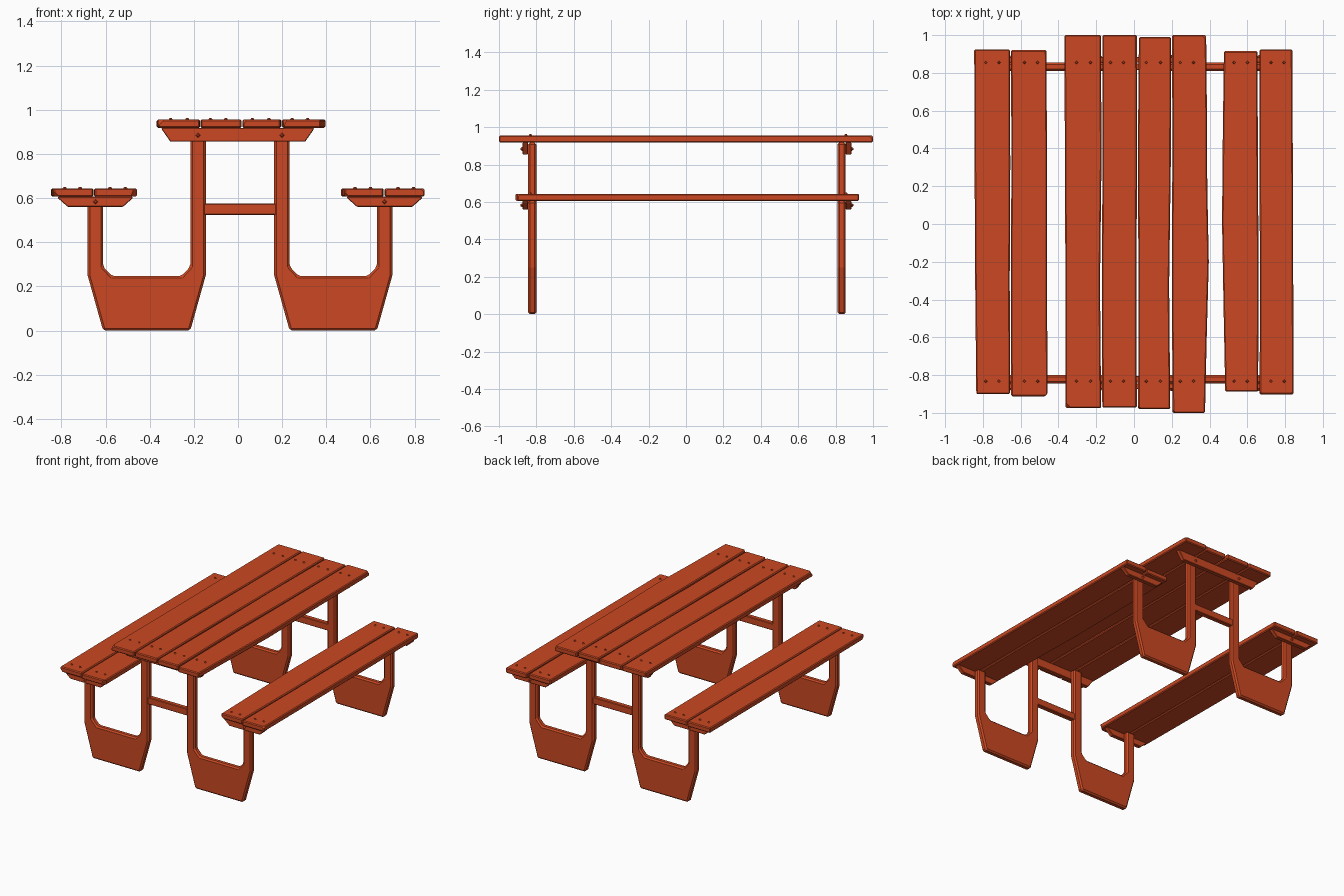
import bpy
import bmesh
from math import radians
from mathutils import Matrix, Vector

cube = bpy.data.objects.get("Cube")
if cube:
    bpy.data.objects.remove(cube)

# One painted-wood colour
paint = bpy.data.materials.new("red_orange_wood")
paint.use_nodes = True
colour = (0.6, 0.065, 0.016, 1)
paint.diffuse_color = colour
paint.node_tree.nodes["Principled BSDF"].inputs["Base Color"].default_value = colour


def add_object(name, bm):
    bmesh.ops.recalc_face_normals(bm, faces=bm.faces)
    mesh = bpy.data.meshes.new(name)
    bm.to_mesh(mesh)
    bm.free()
    mesh.materials.append(paint)
    obj = bpy.data.objects.new(name, mesh)
    bpy.context.collection.objects.link(obj)
    return obj


def prism(outline, offset, bevel):
    """Extrude an outline of 3D points and chamfer its sharp edges."""
    bm = bmesh.new()
    face = bm.faces.new([bm.verts.new(p) for p in outline])
    result = bmesh.ops.extrude_face_region(bm, geom=[face])
    moved = [v for v in result["geom"] if isinstance(v, bmesh.types.BMVert)]
    bmesh.ops.translate(bm, verts=moved, vec=offset)
    bmesh.ops.recalc_face_normals(bm, faces=bm.faces)
    sharp = [e for e in bm.edges if e.calc_face_angle(0) > radians(25)]
    if bevel:
        bmesh.ops.bevel(bm, geom=sharp, offset=bevel, segments=1,
                        affect='EDGES', clamp_overlap=True)
    return bm


def upright(name, profile, y, depth, bevel):
    """A board cut from an x-z profile, centred on y."""
    outline = [(x, y - depth / 2, z) for x, z in profile]
    return add_object(name, prism(outline, (0, depth, 0), bevel))


def chip(bm, point, normal):
    """Knock off whatever lies beyond a plane."""
    geom = bm.verts[:] + bm.edges[:] + bm.faces[:]
    cut = bmesh.ops.bisect_plane(bm, geom=geom, plane_co=point,
                                 plane_no=normal, clear_outer=True)
    edges = [e for e in cut["geom_cut"] if isinstance(e, bmesh.types.BMEdge)]
    if edges:
        bmesh.ops.holes_fill(bm, edges=edges)


def plank(name, z, height, front, back, left, right, chips=()):
    """A worn plank; left and right hold edge positions from front to back."""
    def edge(xs):
        step = (back - front) / (len(xs) - 1)
        return [(x, front + i * step, z) for i, x in enumerate(xs)]
    bm = prism(edge(left) + edge(right)[::-1], (0, 0, height), 0.006)
    for side, end, up, size in chips:
        xs = left if side < 0 else right
        corner = Vector((xs[0 if end < 0 else -1], front if end < 0 else back,
                         z + height if up > 0 else z))
        normal = Vector((side, end, up)).normalized()
        chip(bm, corner - normal * size, normal)
    add_object(name, bm)


# Table top and bench planks
TOP, TOP_H = 0.918, 0.038
SEAT, SEAT_H = 0.606, 0.038
plank("table_plank_1", TOP, TOP_H, -0.975, 1, (-.362, -.363, -.366, -.368),
      (-.174, -.18, -.172, -.175), [(-1, -1, 1, .018)])
plank("table_plank_2", TOP, TOP_H, -0.972, 1, (-.168, -.17, -.167, -.168),
      (.015, .013, .016, .015))
plank("table_plank_3", TOP, TOP_H, -0.98, 0.99, (.022, .024, .02, .026),
      (.192, .186, .195, .196), [(-1, -1, .6, .012)])
plank("table_plank_4", TOP, TOP_H, -1, 1, (.205, .2, .203, .202),
      (.376, .385, .396, .388, .386, .382), [(1, 1, 1, .014), (-1, -1, .5, .012)])
plank("right_seat_plank_outer", SEAT, SEAT_H, -0.9, 0.925, (-.835, -.841, -.844, -.846),
      (-.656, -.658, -.655, -.657), [(-1, -1, -1, .015)])
plank("right_seat_plank_inner", SEAT, SEAT_H, -0.912, 0.92, (-.65, -.652, -.649, -.651),
      (-.457, -.461, -.46, -.464), [(1, -1, -.4, .02)])
plank("left_seat_plank_inner", SEAT, SEAT_H, -0.888, 0.915, (.483, .474, .466, .47, .476),
      (.657, .66, .656, .654), [(-1, -1, -1, .012)])
plank("left_seat_plank_outer", SEAT, SEAT_H, -0.902, 0.925, (.665, .667, .664, .665),
      (.845, .843, .841, .838), [(1, -1, 1, .012), (-1, -1, 1, .01)])

# U-shaped leg: seat post, solid foot panel and table post
MID = 0.009
LEG = [(.155, TOP), (.155, .25), (.225, 0), (.62, 0), (.69, .25), (.69, SEAT),
       (.62, SEAT), (.62, .29), (.58, .247), (.265, .247), (.225, .29), (.225, TOP)]


def trapezoid(centre, top_half, bottom_half, top, bottom):
    return [(centre - top_half, top), (centre - top_half, top - .006),
            (centre - bottom_half, bottom), (centre + bottom_half, bottom),
            (centre + top_half, top - .006), (centre + top_half, top)]


def stud(name, location, axis):
    """Small four-sided fastener head."""
    bm = bmesh.new()
    bmesh.ops.create_cone(bm, segments=4, cap_ends=True, radius1=.013,
                          radius2=.005, depth=.014)
    turn = Vector((0, 0, 1)).rotation_difference(Vector(axis)).to_matrix().to_4x4()
    bm.transform(Matrix.Translation(location) @ turn)
    add_object(name, bm)


SCREWS = (-.785, -.715, -.58, -.51, .53, .6, .725, .795)
TABLE_SCREWS = (-.305, -.23, -.125, -.055, .065, .14, .245, .315)

for end, y, out in (("front", -.822, -1), ("back", .832, 1)):
    screw_y = y + (.023 if out > 0 else -.01)
    for side, sign in (("left", 1), ("right", -1)):
        upright(f"{end}_{side}_leg", [(MID + sign * x, z) for x, z in LEG],
                y, .044, .01)
        # Seat cleat and its bolt
        centre = MID + sign * .655
        cleat_y = y + out * .037
        upright(f"{end}_{side}_seat_cleat",
                trapezoid(centre, .17, .125, SEAT, .56), cleat_y, .03, .005)
        stud(f"{end}_{side}_seat_bolt", (centre, y + out * .056, .583), (0, out, 0))
        stud(f"{end}_{side}_table_bolt",
             (MID + sign * .19, y + out * .056, .884), (0, out, 0))
    # Table cleat and the brace between the table posts
    upright(f"{end}_table_cleat", trapezoid(MID - .01, .345, .305, TOP, .855),
            y + out * .037, .03, .005)
    upright(f"{end}_brace", [(-.16, .523), (.178, .523), (.178, .575), (-.16, .575)],
            y, .036, .004)
    # Screw heads on every plank
    for i, x in enumerate(SCREWS):
        stud(f"{end}_seat_screw_{i}", (x, screw_y, SEAT + SEAT_H), (0, 0, 1))
    for i, x in enumerate(TABLE_SCREWS):
        stud(f"{end}_table_screw_{i}", (x, screw_y, TOP + TOP_H), (0, 0, 1))
